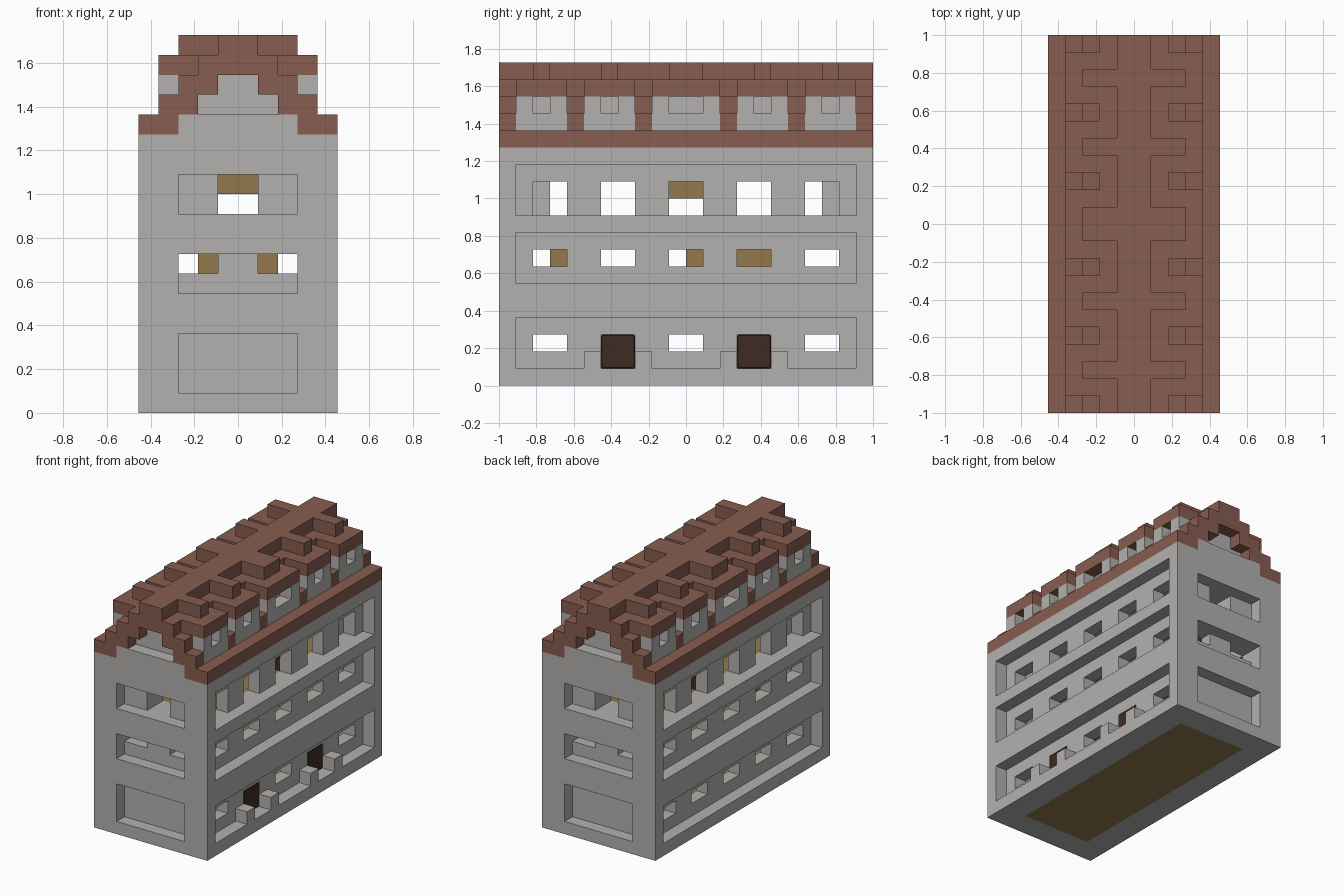
import bpy, bmesh
from mathutils import Vector

U = 1 / 11  # one block of the building grid

if "Cube" in bpy.data.objects:
    bpy.data.objects.remove(bpy.data.objects["Cube"], do_unlink=True)


def material(name, rgb):
    m = bpy.data.materials.new(name)
    m.use_nodes = True
    m.diffuse_color = (*rgb, 1)
    m.node_tree.nodes["Principled BSDF"].inputs["Base Color"].default_value = (*rgb, 1)
    return m


GREY = material("stone grey", (0.45, 0.44, 0.43))
RED = material("roof brown", (0.245, 0.11, 0.08))
TAN = material("wood tan", (0.296, 0.191, 0.072))
DARK = material("door brown", (0.051, 0.024, 0.016))


def block(x, y, z):
    """Grid cells inside the given x, y and z ranges."""
    return {(i, j, k) for i in range(*x) for j in range(*y) for k in range(*z)}


def mirror_x(cells):
    return cells | {(-1 - i, j, k) for i, j, k in cells}


def mirror_y(cells):
    return cells | {(i, -1 - j, k) for i, j, k in cells}


def build(name, cells, mat):
    """Turn a set of cells into one mesh made of its outer faces."""
    bm = bmesh.new()
    for cell in cells:
        for axis in range(3):
            for side in (0, 1):
                step = [0, 0, 0]
                step[axis] = 2 * side - 1
                if tuple(c + s for c, s in zip(cell, step)) in cells:
                    continue
                corners = []
                for a, b in ((0, 0), (1, 0), (1, 1), (0, 1)):
                    p = Vector(cell)
                    p[axis] += side
                    p[(axis + 1) % 3] += a
                    p[(axis + 2) % 3] += b
                    corners.append(bm.verts.new(p * U))
                bm.faces.new(corners if side else corners[::-1])
    bmesh.ops.remove_doubles(bm, verts=bm.verts, dist=U / 100)
    mesh = bpy.data.meshes.new(name)
    bm.to_mesh(mesh)
    bm.free()
    mesh.materials.append(mat)
    obj = bpy.data.objects.new(name, mesh)
    bpy.context.collection.objects.link(obj)
    return obj


FULL_Y = (-11, 11)
ROOM_X, ROOM_Y = (-3, 3), (-9, 9)
BAYS = [(-9, -7), (-5, -3), (-1, 1), (3, 5), (7, 9)]
DOORS = [BAYS[1], BAYS[3]]

# Outer walls, hollow inside
walls = block((-5, 5), FULL_Y, (0, 15))
walls -= block(ROOM_X, ROOM_Y, (0, 9))
walls -= block(ROOM_X, (-8, 8), (9, 13))
walls -= mirror_x(block((3, 5), FULL_Y, (14, 15)))

# Recessed panels on the long sides and on the ends
for z in ((1, 4), (6, 9), (10, 13)):
    walls -= mirror_x(block((4, 5), (-10, 10), z))
for z in ((1, 4), (6, 8), (10, 12)):
    walls -= mirror_y(block(ROOM_X, (10, 11), z))

# Windows in the long sides
for bay in BAYS:
    for z in ((2, 3), (7, 8), (10, 12)):
        walls -= mirror_x(block((3, 4), bay, z))

# Windows in the ends
walls -= mirror_y(mirror_x(block((1, 3), (9, 10), (7, 8))))
walls -= mirror_y(block((-1, 1), (8, 10), (10, 12)))

# Doorways with a low post on each side
for a, b in DOORS:
    walls -= block((3, 4), (a, b), (1, 3))
    walls |= block((4, 5), (a - 1, a), (1, 2)) | block((4, 5), (b, b + 1), (1, 2))
build("walls", walls, GREY)

# Doors
for (a, b), name in zip(DOORS, ("front_door", "back_door")):
    door = build(name, block((3, 4), (a, b), (1, 3)), DARK)
    bevel = door.modifiers.new("softened edges", "BEVEL")
    bevel.width = 0.006
    bevel.segments = 1

# Floors
build("ground_floor", block(ROOM_X, ROOM_Y, (0, 1)), TAN)
build("middle_floor", block(ROOM_X, ROOM_Y, (4, 6)), TAN)
build("upper_floor", block(ROOM_X, (-8, 8), (9, 10)), TAN)

# Furniture
for i, y in enumerate([(-8, -6), (0, 1), (3, 5)]):
    build(f"table_{i + 1}", block((-2, 2), y, (6, 8)), TAN)
build("hanging_lamp", block((-1, 1), (-1, 1), (11, 13)), TAN)
build("cabinets", mirror_x(block((2, 3), (1, 3), (10, 11))), DARK)

# Stepped roof shell
roof = set()
for z, inner, outer in ((14, 3, 5), (15, 2, 4), (16, 1, 3), (17, 0, 2), (18, 0, 1)):
    roof |= mirror_x(block((inner, outer), FULL_Y, (z, z + 1)))

# Gables set back under the roof ends
gables = block((-2, 2), (9, 10), (15, 16)) | block((-1, 1), (9, 10), (16, 17))
build("gables", mirror_y(gables), GREY)

# Dormers: grey fronts with a window, roof slab and a cross ridge
dormers = set()
for a, b in ((-10, -7), (-6, -3), (-2, 2), (3, 6), (7, 10)):
    body = mirror_x(block((2, 4), (a, b), (15, 17)))
    roof -= body
    dormers |= body - mirror_x(block((3, 4), (a + 1, b - 1), (16, 17)))
    roof |= block((-4, 4), (a, b), (17, 18))
    roof |= block((-3, 3), (a + 1, b - 1), (18, 19))
build("dormers", dormers, GREY)
build("roof", roof, RED)
